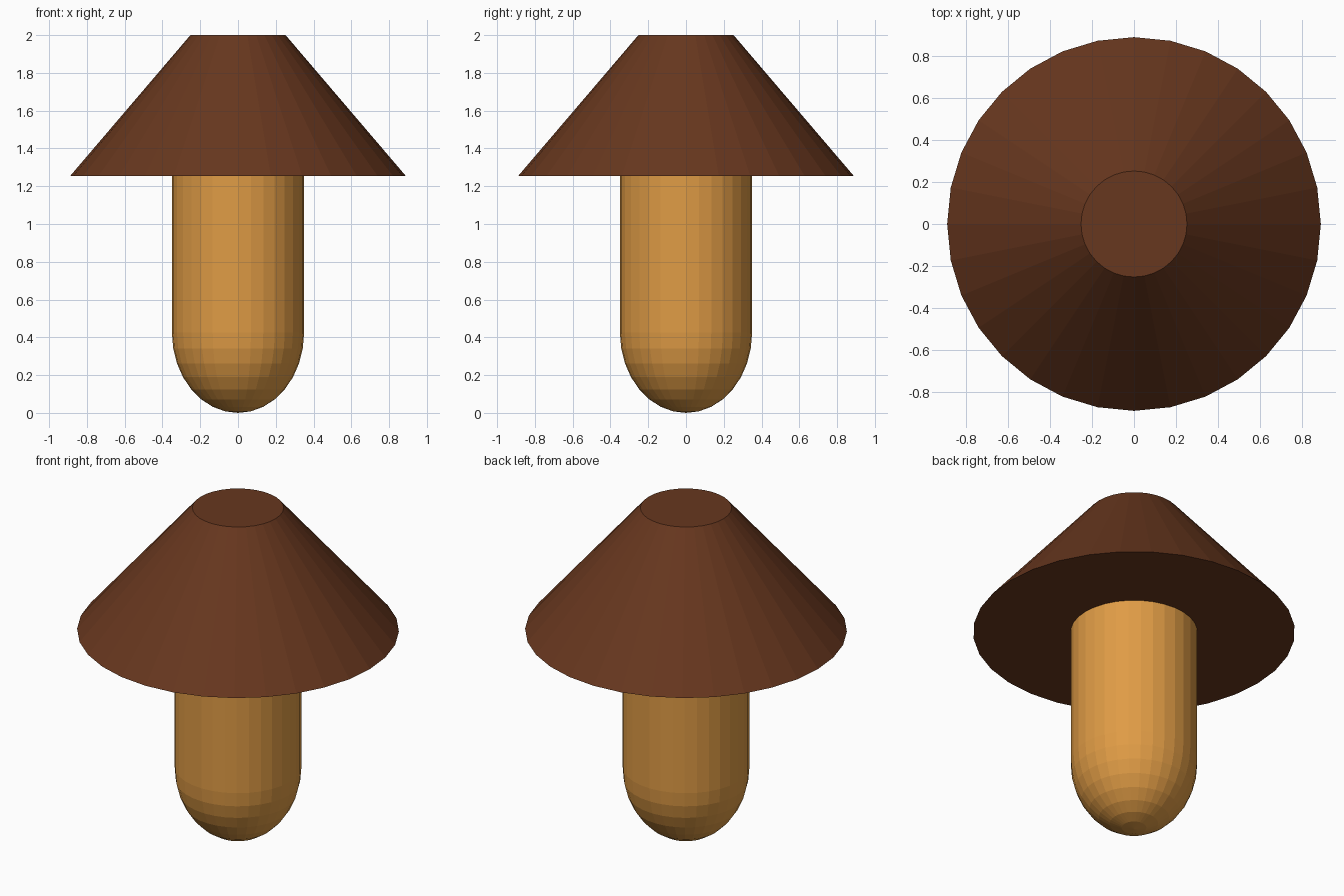
import bpy, bmesh
from math import sin, cos, pi

if "Cube" in bpy.data.objects:
    bpy.data.objects.remove(bpy.data.objects["Cube"])

SIDES = 32


def material(name, rgb):
    mat = bpy.data.materials.new(name)
    mat.diffuse_color = (*rgb, 1)
    mat.use_nodes = True
    mat.node_tree.nodes["Principled BSDF"].inputs["Base Color"].default_value = mat.diffuse_color
    return mat


def lathe(name, profile, mat):
    """Revolve (radius, z) points, bottom to top, into a closed flat-shaded solid."""
    bm = bmesh.new()
    rings = []
    for r, z in profile:
        if r < 1e-5:
            rings.append([bm.verts.new((0, 0, z))] * SIDES)
        else:
            rings.append([bm.verts.new((r * cos(2 * pi * i / SIDES),
                                        r * sin(2 * pi * i / SIDES), z))
                          for i in range(SIDES)])
    for low, high in zip(rings, rings[1:]):
        for i in range(SIDES):
            j = (i + 1) % SIDES
            bm.faces.new(dict.fromkeys((low[i], low[j], high[j], high[i])))
    for ring in (rings[0], rings[-1]):
        if ring[0] is not ring[1]:
            bm.faces.new(ring)
    bmesh.ops.recalc_face_normals(bm, faces=bm.faces)
    mesh = bpy.data.meshes.new(name)
    bm.to_mesh(mesh)
    bm.free()
    mesh.materials.append(mat)
    obj = bpy.data.objects.new(name, mesh)
    bpy.context.collection.objects.link(obj)
    return obj


# Stem: straight column with a rounded, slightly elongated bottom
radius, round_height = 0.35, 0.425
dome = [(radius * sin(pi / 2 * k / 8), round_height * (1 - cos(pi / 2 * k / 8)))
        for k in range(9)]
lathe("stem", dome + [(radius, 1.3)], material("tan", (0.74, 0.33, 0.06)))

# Cap: truncated cone with flat top and underside
lathe("cap", [(0.888, 1.255), (0.252, 2.0)], material("brown", (0.136, 0.038, 0.013)))
